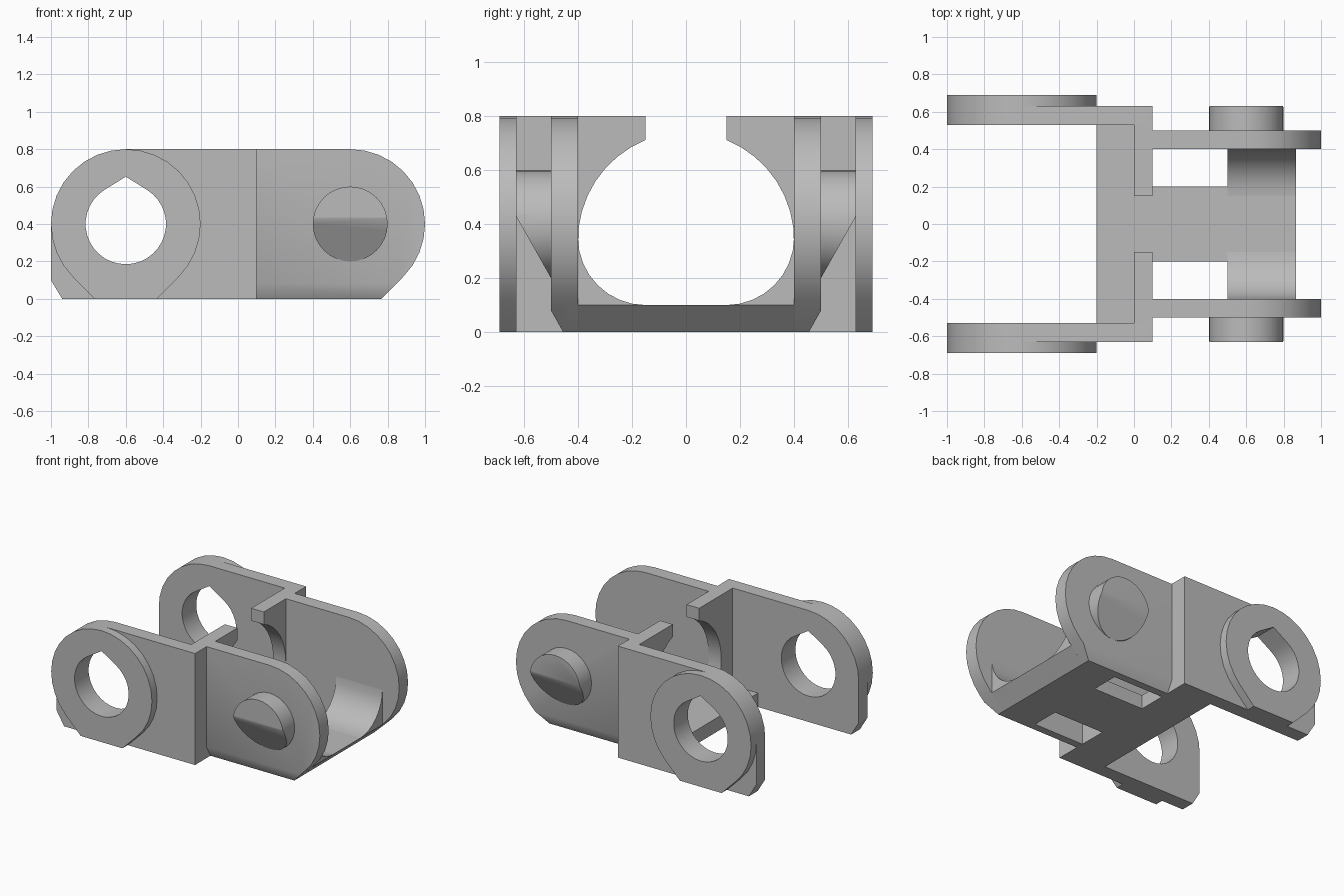
import bpy, bmesh
from math import radians, sin, cos, acos, degrees
from mathutils import Vector

if "Cube" in bpy.data.objects:
    bpy.data.objects.remove(bpy.data.objects["Cube"])

grey = bpy.data.materials.new("plain grey")
grey.use_nodes = True
colour = (0.5, 0.5, 0.5, 1)
grey.diffuse_color = colour
grey.node_tree.nodes["Principled BSDF"].inputs["Base Color"].default_value = colour


def arc(cx, cy, r, start, end, steps):
    angles = [radians(start + (end - start) * i / steps) for i in range(steps + 1)]
    return [(cx + r * cos(a), cy + r * sin(a)) for a in angles]


def prism(name, profile, axis, near, far, cut=None, hole=None, mirror=False):
    """Extrude a profile along x (profile is y,z) or along y (profile is x,z)."""
    place = (lambda p: (near, p[0], p[1])) if axis == "x" else (lambda p: (p[0], near, p[1]))
    bm = bmesh.new()
    face = bm.faces.new([bm.verts.new(place(p)) for p in profile])
    grown = bmesh.ops.extrude_face_region(bm, geom=[face], use_keep_orig=True)
    step = Vector((far - near, 0, 0)) if axis == "x" else Vector((0, far - near, 0))
    bmesh.ops.translate(bm, vec=step,
                        verts=[v for v in grown["geom"] if isinstance(v, bmesh.types.BMVert)])
    if cut:
        point, normal = cut
        bmesh.ops.bisect_plane(bm, geom=bm.verts[:] + bm.edges[:] + bm.faces[:], dist=1e-5,
                               plane_co=point, plane_no=normal, clear_outer=True)
        bmesh.ops.holes_fill(bm, edges=[e for e in bm.edges if e.is_boundary])
    bmesh.ops.recalc_face_normals(bm, faces=bm.faces)
    mesh = bpy.data.meshes.new(name)
    bm.to_mesh(mesh)
    bm.free()
    mesh.materials.append(grey)
    obj = bpy.data.objects.new(name, mesh)
    bpy.context.collection.objects.link(obj)
    bpy.ops.object.select_all(action="DESELECT")
    bpy.context.view_layer.objects.active = obj
    obj.select_set(True)
    if hole:
        mod = obj.modifiers.new("hole", "BOOLEAN")
        mod.operation, mod.solver, mod.object = "DIFFERENCE", "EXACT", hole
        bpy.ops.object.modifier_apply(modifier=mod.name)
    bpy.ops.object.shade_smooth_by_angle(angle=radians(30))
    if mirror:
        mod = obj.modifiers.new("mirror", "MIRROR")
        mod.use_axis = (False, True, False)
    return obj


R = 0.4            # lug radius and pivot height
REAR, FRONT = -0.6, 0.6

# Teardrop cutter for the rear eyes
tilt = degrees(acos(0.215 / 0.253))
teardrop = arc(REAR, R, 0.215, 90 + tilt, 450 - tilt, 28) + [(REAR, R + 0.253)]
cutter = prism("eye_cutter", teardrop, "y", 0.45, 0.75)
cutter.hide_render = True

# Rear side plates with a chamfered toe, and the raised bosses around their eyes
plate = [(0.1, 0.8)] + arc(REAR, R, R, 90, 180, 8) + [(-1, 0.1), (-0.94, 0), (0.1, 0)]
prism("rear_side_plate", plate, "y", 0.53, 0.63, hole=cutter, mirror=True)
boss = arc(REAR, R, R, -45, 225, 24) + [(REAR - 0.166, 0), (REAR + 0.166, 0)]
prism("rear_eye_boss", boss, "y", 0.63, 0.69, hole=cutter, mirror=True)
bpy.data.objects.remove(cutter)

# Front side plates with a bevelled lower outer edge
lug = arc(FRONT, R, R, -45, 90, 12) + [(0.1, 0.8), (0.1, 0), (FRONT + 0.166, 0)]
prism("front_side_plate", lug, "y", 0.4, 0.5, mirror=True,
      cut=((0, 0.5, 0.08), (0, 0.08, -0.045)))

# Pins with a sloping underside
prism("pin", arc(FRONT, R, 0.2, 0, 348.75, 31), "y", 0.5, 0.63, mirror=True,
      cut=((0, 0.5, 0.2), (0, 0.23, -0.13)))

# Cross wall with a round opening and a gap at the top
side = arc(0, 0.34, 0.4, -36.87, 67.98, 12) + [(0.15, 0.8), (0.53, 0.8), (0.53, 0)]
wall = side + [(-y, z) for y, z in reversed(side)]
prism("cross_wall", wall, "x", 0, 0.1)


def strip(half):
    return [(-half, 0), (half, 0), (half, 0.1), (-half, 0.1)]


# Floor: rear strip, narrow bridge between the windows, sloped front strip
prism("rear_floor", strip(0.53), "x", -0.2, 0)
prism("floor_bridge", strip(0.2), "x", 0.1, 0.5)
prism("front_floor", [(0.5, 0), (0.766, 0), (0.866, 0.1), (0.5, 0.1)], "y", -0.4, 0.4)

# Rounded fillets between the front floor and the side plates
fillet = arc(0.15, 0.35, 0.25, -90, 0, 8) + [(0.4, 0.1)]
prism("floor_fillet", fillet, "x", 0.5, 0.866, mirror=True)
